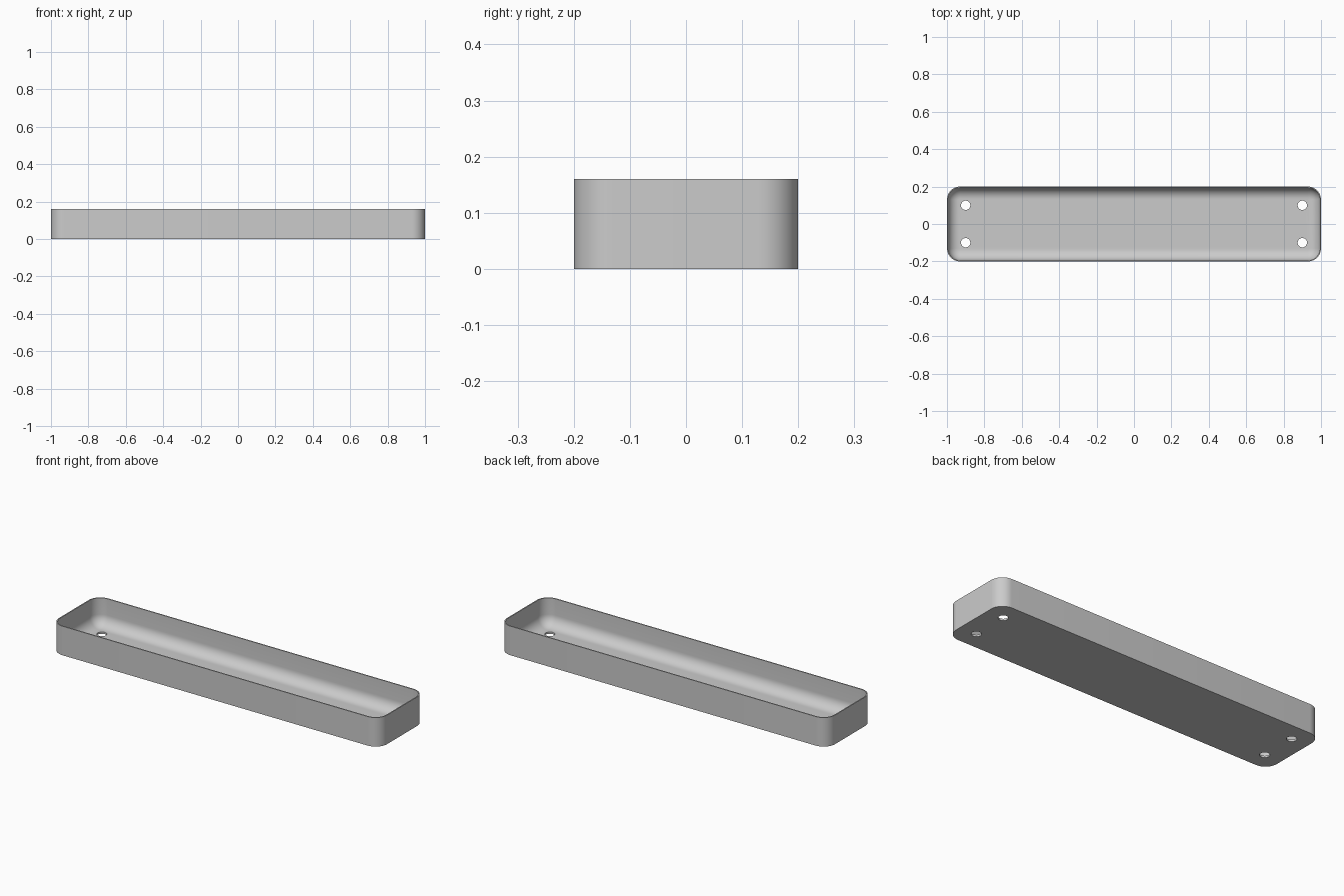
import bpy, bmesh
from math import sin, cos, pi, radians

if "Cube" in bpy.data.objects:
    bpy.data.objects.remove(bpy.data.objects["Cube"], do_unlink=True)

HALF_X, HALF_Y, HEIGHT = 1.0, 0.2, 0.16
CORNER, WALL, FLOOR, FILLET = 0.07, 0.006, 0.01, 0.06
CORNER_STEPS, FILLET_STEPS = 12, 10

grey = bpy.data.materials.new("light grey")
grey.use_nodes = True
colour = (0.6, 0.6, 0.6, 1)
grey.diffuse_color = colour
grey.node_tree.nodes["Principled BSDF"].inputs["Base Color"].default_value = colour


def rounded_ring(bm, inset, z):
    """Rounded rectangle of vertices, shrunk inward by inset."""
    radius = CORNER - inset
    ring = []
    for quarter, (sx, sy) in enumerate([(1, 1), (-1, 1), (-1, -1), (1, -1)]):
        for i in range(CORNER_STEPS + 1):
            a = (quarter + i / CORNER_STEPS) * pi / 2
            ring.append(bm.verts.new((sx * (HALF_X - CORNER) + radius * cos(a),
                                      sy * (HALF_Y - CORNER) + radius * sin(a), z)))
    return ring


# Tray shell: outer wall, rim, inner wall, then the fillet down to the floor
profile = [(0, 0), (0, HEIGHT), (WALL, HEIGHT)]
for i in range(FILLET_STEPS + 1):
    a = i / FILLET_STEPS * pi / 2
    profile.append((WALL + FILLET * (1 - cos(a)), FLOOR + FILLET * (1 - sin(a))))

bm = bmesh.new()
rings = [rounded_ring(bm, inset, z) for inset, z in profile]
for lower, upper in zip(rings, rings[1:]):
    for i in range(len(lower)):
        j = (i + 1) % len(lower)
        bm.faces.new((lower[i], lower[j], upper[j], upper[i]))
bm.faces.new(rings[0][::-1])
bm.faces.new(rings[-1])
bmesh.ops.recalc_face_normals(bm, faces=bm.faces)
mesh = bpy.data.meshes.new("tray")
bm.to_mesh(mesh)
bm.free()
mesh.materials.append(grey)
tray = bpy.data.objects.new("tray", mesh)
bpy.context.collection.objects.link(tray)

# Four screw holes through the floor
bm = bmesh.new()
for x in (-0.9, 0.9):
    for y in (-0.1, 0.1):
        made = bmesh.ops.create_cone(bm, cap_ends=True, segments=32,
                                     radius1=0.025, radius2=0.025, depth=0.1)
        bmesh.ops.translate(bm, verts=made["verts"], vec=(x, y, 0))
cutter_mesh = bpy.data.meshes.new("hole_cutter")
bm.to_mesh(cutter_mesh)
bm.free()
cutter_mesh.materials.append(grey)
cutter = bpy.data.objects.new("hole_cutter", cutter_mesh)
cutter.hide_render = True
bpy.context.collection.objects.link(cutter)

holes = tray.modifiers.new("holes", "BOOLEAN")
holes.operation = "DIFFERENCE"
holes.solver = "EXACT"
holes.object = cutter

bpy.ops.object.select_all(action="DESELECT")
tray.select_set(True)
bpy.context.view_layer.objects.active = tray
bpy.ops.object.modifier_apply(modifier="holes")
bpy.data.objects.remove(cutter, do_unlink=True)
bpy.ops.object.shade_smooth_by_angle(angle=radians(30))
